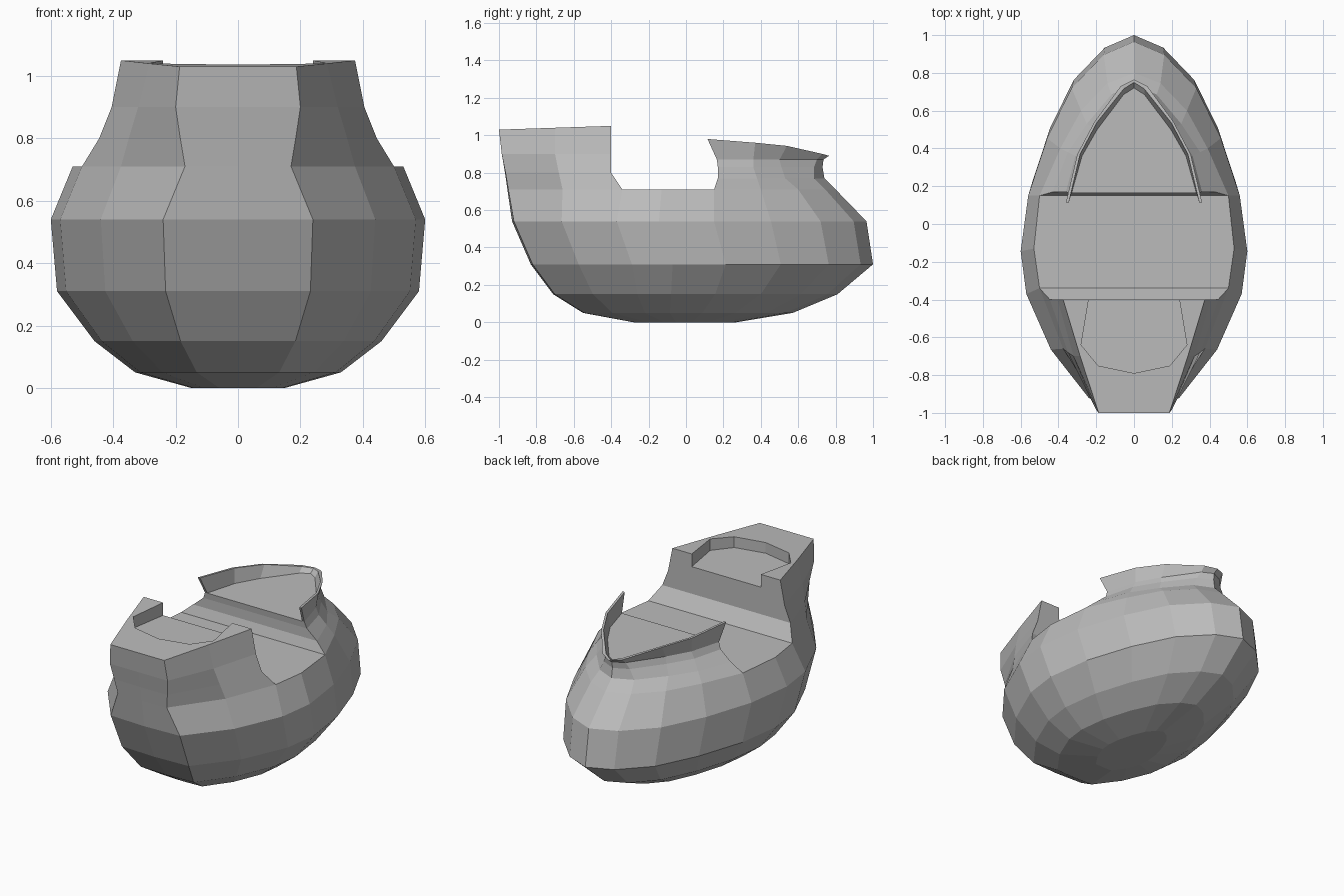
import bpy, bmesh

if "Cube" in bpy.data.objects:
    bpy.data.objects.remove(bpy.data.objects["Cube"], do_unlink=True)

grey = bpy.data.materials.new("plain_grey")
grey.use_nodes = True
grey.diffuse_color = (0.5, 0.5, 0.5, 1)
grey.node_tree.nodes["Principled BSDF"].inputs["Base Color"].default_value = (0.5, 0.5, 0.5, 1)


def loft(rows):
    """Quads joining successive rows of points."""
    return [[a[i], a[i + 1], b[i + 1], b[i]]
            for a, b in zip(rows, rows[1:]) for i in range(len(a) - 1)]


def mirrored(name, polygons):
    """One half from polygons, mirrored across x, flat shaded."""
    bm = bmesh.new()
    for poly in polygons:
        bm.faces.new([bm.verts.new(p) for p in poly])
    bmesh.ops.remove_doubles(bm, verts=bm.verts, dist=0.0005)
    copy = bmesh.ops.duplicate(bm, geom=bm.verts[:] + bm.edges[:] + bm.faces[:])["geom"]
    for v in copy:
        if isinstance(v, bmesh.types.BMVert):
            v.co.x = -v.co.x
    bmesh.ops.reverse_faces(bm, faces=[f for f in copy if isinstance(f, bmesh.types.BMFace)])
    bmesh.ops.remove_doubles(bm, verts=bm.verts, dist=0.0005)
    bmesh.ops.recalc_face_normals(bm, faces=bm.faces)
    mesh = bpy.data.meshes.new(name)
    bm.to_mesh(mesh)
    bm.free()
    mesh.materials.append(grey)
    obj = bpy.data.objects.new(name, mesh)
    bpy.context.collection.objects.link(obj)


def at(points, z):
    return [(x, y, z) for x, y in points]


def centre(p):
    return (0, p[1], p[2])


# Hull: one plan outline scaled to each level, stern to bow
plan = [(0, 1), (.16, .93), (.33, .75), (.46, .48), (.56, .17),
        (.6, -.13), (.57, -.36), (.44, -.66), (.24, -.92), (0, -.93)]


def ring(z, width, front, back):
    k = (back - front) / 1.93
    return [(x * width / .6, front + (y + .93) * k, z) for x, y in plan]


gunwale = at([(0, .8), (.14, .745), (.28, .6), (.39, .4), (.5, .15),
              (.53, -.13), (.5, -.34), (.375, -.66), (.17, -.95), (0, -.955)], .71)
levels = [ring(0, .15, -.28, .27), ring(.05, .33, -.55, .57), ring(.15, .46, -.71, .81),
          ring(.31, .58, -.83, 1), ring(.54, .6, -.93, .965), gunwale]

# Bow block: sloped sides, rear wall with a notch, sunken seat in the top
bow = [gunwale[6:],
       at([(.445, -.4), (.35, -.68), (.185, -.965), (0, -.968)], .8),
       at([(.405, -.4), (.32, -.7), (.2, -.985), (0, -.985)], .9),
       [(.375, -.4, 1.05), (.285, -.7, 1.04), (.187, -1, 1.03), (0, -1, 1.03)]]
rim = [(.24, -.4, 1.05), (.28, -.64, 1.042), (.19, -.75, 1.038), (0, -.79, 1.037)]
seat = [(x, y, .97) for x, y, z in rim]
bow_faces = loft(bow) + loft([rim, seat])
bow_faces += [
    [bow[3][0], bow[3][1], rim[1], rim[0]],
    [bow[3][1], bow[3][2], rim[2], rim[1]],
    [bow[3][2], bow[3][3], rim[3], rim[2]],
    seat + [centre(seat[0])],
    [bow[0][0], bow[1][0], centre(bow[1][0]), centre(bow[0][0])],
    [bow[1][0], bow[2][0], bow[3][0], rim[0], seat[0], centre(seat[0]), centre(bow[1][0])]]

# Stern block: waisted sides rising to a thin flared rail around a flat floor
stern = [gunwale[:5],
         at([(0, .74), (.12, .685), (.25, .53), (.35, .38), (.43, .17)], .77),
         at([(0, .73), (.09, .685), (.22, .51), (.31, .36), (.36, .17)], .83),
         at([(0, .735), (.07, .7), (.21, .5), (.29, .36), (.345, .165)], .87),
         [(0, .765, .89), (.07, .73, .9), (.21, .54, .943), (.3, .37, .96), (.36, .115, .98)]]
inner = [(max(x - .015, 0), y - (.015 if x < .1 else 0), z) for x, y, z in stern[4]]
foot = [(max(x - .015, 0), y - (.015 if x < .1 else 0), z) for x, y, z in stern[3]]
stern_faces = loft(stern + [inner, foot])
stern_faces += [[a[4], b[4], centre(b[4]), centre(a[4])] for a, b in zip(stern[:3], stern[1:4])]
stern_faces += [foot + [centre(foot[4])], [stern[3][4], stern[4][4], inner[4], foot[4]]]

# Open deck between the two blocks
deck = gunwale[4:7] + [centre(gunwale[6]), centre(gunwale[4])]

mirrored("hull", loft(levels) + [levels[0], deck] + bow_faces + stern_faces)
